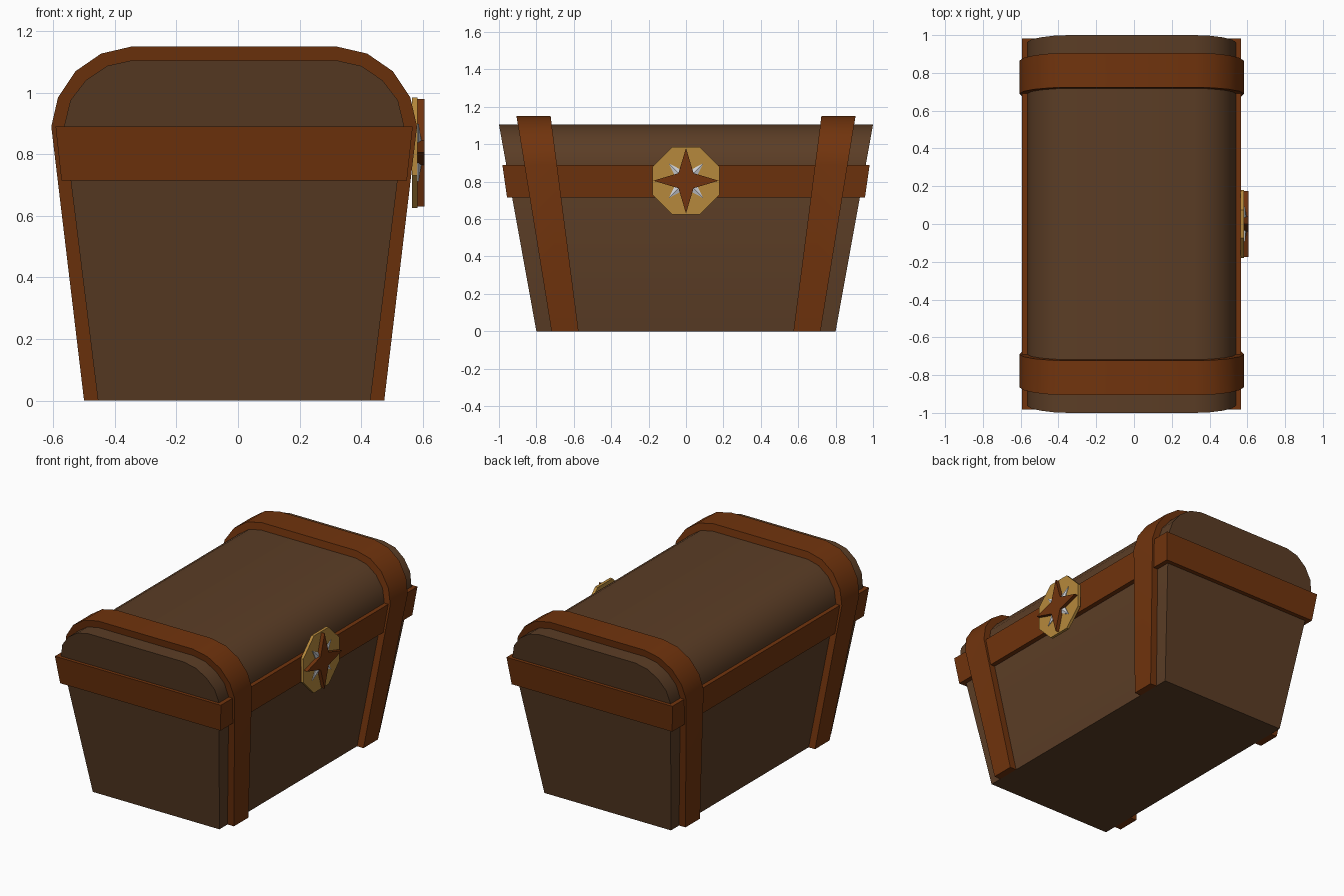
import bpy, bmesh, math

if "Cube" in bpy.data.objects:
    bpy.data.objects.remove(bpy.data.objects["Cube"])

CX = -0.0125  # chest centre line; the badge sticks out on the right


def mat(name, rgb):
    m = bpy.data.materials.new(name)
    m.diffuse_color = (*rgb, 1)
    m.use_nodes = True
    m.node_tree.nodes["Principled BSDF"].inputs["Base Color"].default_value = m.diffuse_color
    return m


WOOD = mat("dark wood", (0.105, 0.047, 0.019))
STRAP = mat("red brown strap", (0.165, 0.034, 0.004))
GOLD = mat("gold", (0.47, 0.25, 0.045))
SILVER = mat("silver", (0.62, 0.63, 0.66))


def finish(name, verts, faces, m, smooth=True):
    me = bpy.data.meshes.new(name)
    me.from_pydata(verts, [], faces)
    bm = bmesh.new()
    bm.from_mesh(me)
    bmesh.ops.recalc_face_normals(bm, faces=bm.faces)
    bm.to_mesh(me)
    bm.free()
    me.materials.append(m)
    ob = bpy.data.objects.new(name, me)
    bpy.context.collection.objects.link(ob)
    if smooth:
        bpy.ops.object.select_all(action='DESELECT')
        bpy.context.view_layer.objects.active = ob
        ob.select_set(True)
        bpy.ops.object.shade_smooth_by_angle(angle=math.radians(30))
    return ob


def arch(half):
    """Full profile from the right half, running right foot to left foot."""
    return [(CX + x, z) for x, z in half] + [(CX - x, z) for x, z in reversed(half)]


def flare(y, z):
    return y * (0.8 + 0.2 * z / 1.105)


INNER = arch([(0.4425, 0), (0.5525, 0.89), (0.532, 0.975), (0.482, 1.04), (0.413, 1.087), (0.3325, 1.105)])
OUTER = arch([(0.4875, 0), (0.594, 0.89), (0.572, 0.985), (0.515, 1.07), (0.432, 1.127), (0.3325, 1.15)])

# chest body and lid
n = len(INNER)
verts = [(x, flare(s, z), z) for s in (-1, 1) for x, z in INNER]
faces = [tuple(range(n)), tuple(range(n, 2 * n))]
faces += [(i, (i + 1) % n, n + (i + 1) % n, n + i) for i in range(n)]
finish("chest_body", verts, faces, WOOD)

# arched straps over the lid
for name, s in (("front_strap", -1), ("back_strap", 1)):
    verts = [(x, flare(s * y, z), z) for y in (0.718, 0.899) for p in (OUTER, INNER) for x, z in p]
    faces = []
    for i in range(n - 1):
        for a, b in ((0, n), (n, 3 * n), (3 * n, 2 * n), (2 * n, 0)):
            faces.append((a + i, a + i + 1, b + i + 1, b + i))
    for i in (0, n - 1):
        faces.append((i, n + i, 3 * n + i, 2 * n + i))
    finish(name, verts, faces, STRAP)

# band around the rim
rings = [(0.561, 0.957, 0.715), (0.58, 0.982, 0.89), (0.545, 0.95, 0.89), (0.525, 0.92, 0.715)]
verts = [(CX + sx * hx, sy * hy, z) for hx, hy, z in rings
         for sx, sy in ((-1, -1), (1, -1), (1, 1), (-1, 1))]
faces = [(r * 4 + i, r * 4 + (i + 1) % 4, (r + 1) % 4 * 4 + (i + 1) % 4, (r + 1) % 4 * 4 + i)
         for r in range(4) for i in range(4)]
finish("rim_band", verts, faces, STRAP, False)


def plate(name, radii, turn, x0, x1, m, peak=None):
    """Badge layer facing +x; peak raises the middle to a point."""
    k = len(radii)
    ring = [(r * math.cos(turn + i * math.tau / k), 0.805 + r * math.sin(turn + i * math.tau / k))
            for i, r in enumerate(radii)]
    verts = [(x, y, z) for x in (x0, x1) for y, z in ring]
    faces = [tuple(range(k))] + [(i, (i + 1) % k, k + (i + 1) % k, k + i) for i in range(k)]
    if peak is None:
        faces.append(tuple(range(k, 2 * k)))
    else:
        verts.append((peak, 0, 0.805))
        faces += [(k + i, k + (i + 1) % k, 2 * k) for i in range(k)]
    finish(name, verts, faces, m, False)


# badge: octagon, diagonal silver star, upright star
plate("badge_plate", [0.195] * 8, math.pi / 8, 0.565, 0.583, GOLD)
plate("badge_small_star", [0.132, 0.045] * 4, math.pi / 4, 0.582, 0.587, SILVER, 0.602)
plate("badge_large_star", [0.175, 0.057] * 4, 0, 0.582, 0.606, STRAP)
